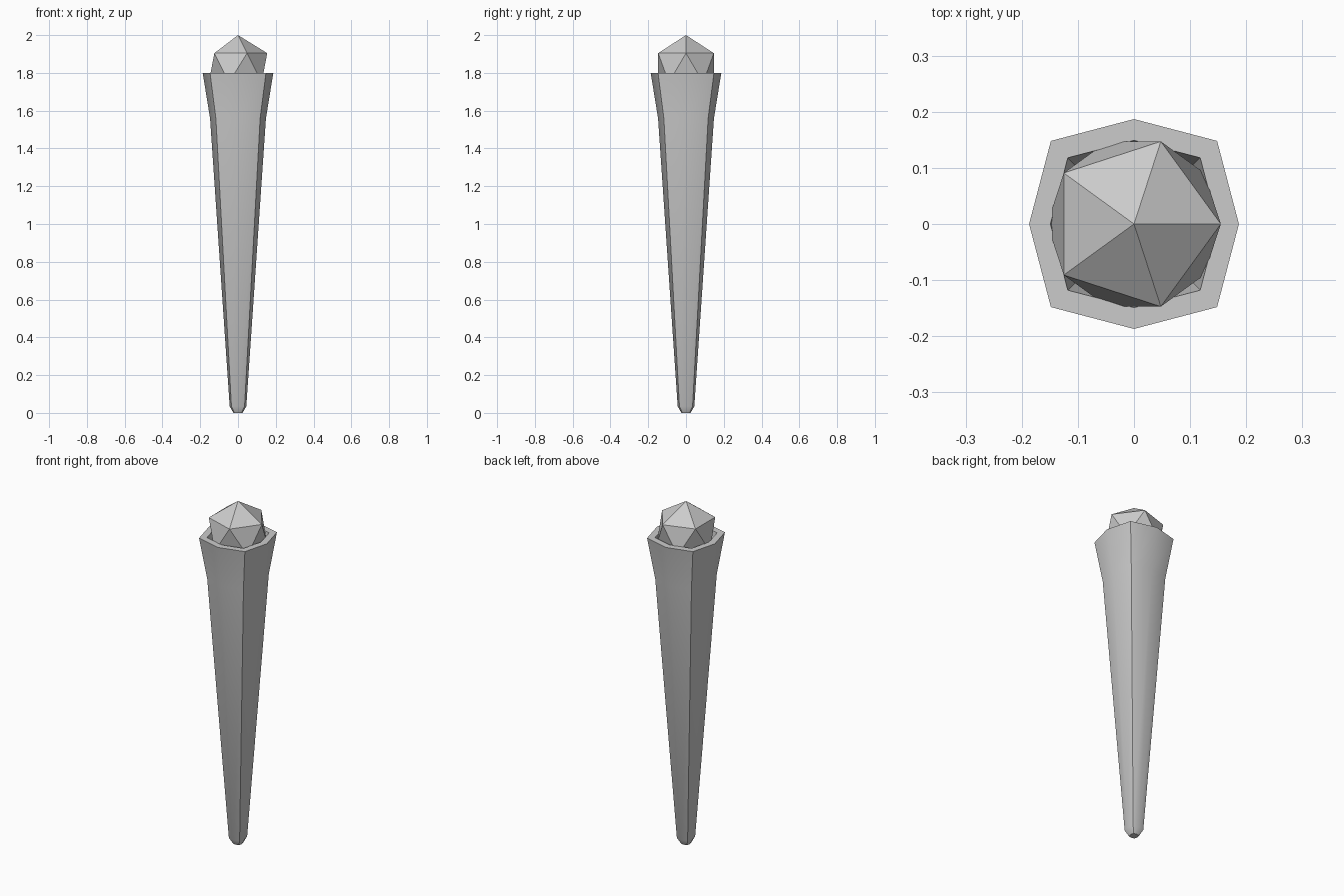
import bpy
import bmesh
import math

cube = bpy.data.objects.get("Cube")
if cube:
    bpy.data.objects.remove(cube)

grey = bpy.data.materials.new("plain_grey")
grey.use_nodes = True
colour = (0.6, 0.6, 0.6, 1)
grey.diffuse_color = colour
grey.node_tree.nodes["Principled BSDF"].inputs["Base Color"].default_value = colour


def finish(obj):
    """Apply the material and smooth only the shallow creases."""
    obj.data.materials.append(grey)
    bpy.ops.object.select_all(action="DESELECT")
    obj.select_set(True)
    bpy.context.view_layer.objects.active = obj
    bpy.ops.object.shade_smooth_by_angle(angle=math.radians(30))


def add_ring(bm, z, radius):
    """Eight-sided ring whose diagonal corners stand out further."""
    ring = []
    for i in range(8):
        angle = i * math.pi / 4
        r = radius * (1.12 if i % 2 else 1)
        ring.append(bm.verts.new((r * math.cos(angle), r * math.sin(angle), z)))
    return ring


# Tapered handle with a flared socket: up the outside, then down the inside
profile = [(0, 0.024), (0.035, 0.044), (1.56, 0.148), (1.8, 0.187),
           (1.8, 0.149), (1.58, 0.115)]
bm = bmesh.new()
rings = [add_ring(bm, z, r) for z, r in profile]
for low, high in zip(rings, rings[1:]):
    for i in range(8):
        j = (i + 1) % 8
        bm.faces.new((low[i], low[j], high[j], high[i]))
bm.faces.new(rings[0])
bm.faces.new(rings[-1])
bmesh.ops.recalc_face_normals(bm, faces=bm.faces)
mesh = bpy.data.meshes.new("handle")
bm.to_mesh(mesh)
bm.free()
handle = bpy.data.objects.new("handle", mesh)
bpy.context.collection.objects.link(handle)
finish(handle)

# Faceted ball resting in the socket
bpy.ops.mesh.primitive_ico_sphere_add(subdivisions=1, radius=0.173,
                                      location=(0, 0, 1.827))
ball = bpy.context.object
ball.name = "faceted_ball"
finish(ball)
